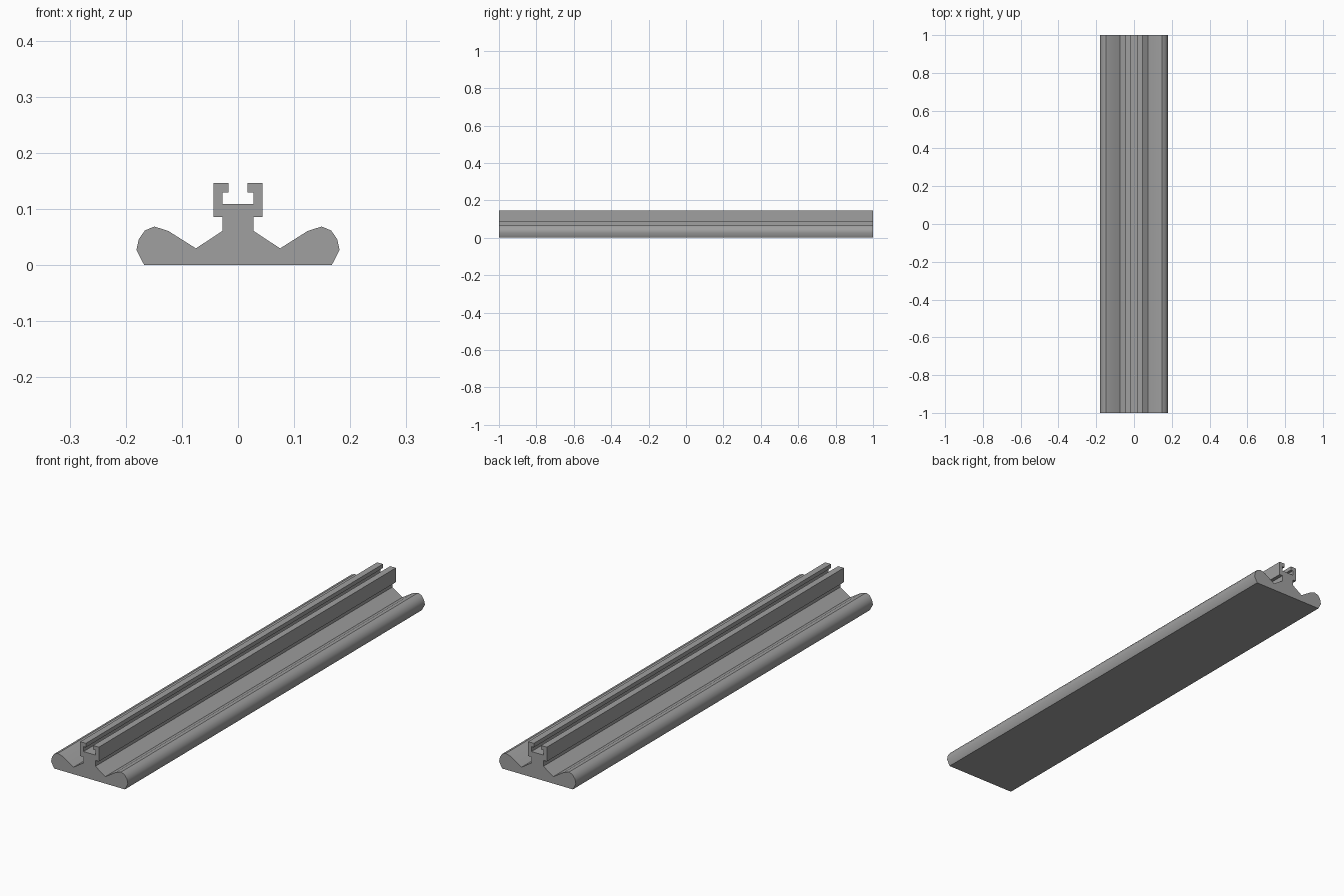
import bpy
import bmesh
import math

cube = bpy.data.objects.get("Cube")
if cube:
    bpy.data.objects.remove(cube, do_unlink=True)

# Grey metal
grey = bpy.data.materials.new("grey_metal")
grey.use_nodes = True
colour = (0.35, 0.35, 0.35, 1)
grey.diffuse_color = colour
grey.node_tree.nodes["Principled BSDF"].inputs["Base Color"].default_value = colour

LENGTH = 2.0

# Right half of the cross-section: base, rounded lobe, valley, stem, slotted head
half = [
    (0.167, 0), (0.181, 0.027), (0.177, 0.046), (0.166, 0.062),
    (0.149, 0.069), (0.124, 0.061), (0.075, 0.03),
    (0.028, 0.061), (0.028, 0.086), (0.044, 0.086), (0.044, 0.147),
    (0.017, 0.147), (0.017, 0.13), (0.028, 0.13), (0.028, 0.109),
]
profile = half + [(-x, z) for x, z in reversed(half)]

# Extrude the mirrored profile along the rail
bm = bmesh.new()
face = bm.faces.new([bm.verts.new((x, -LENGTH / 2, z)) for x, z in profile])
extruded = bmesh.ops.extrude_face_region(bm, geom=[face], use_keep_orig=True)
verts = [g for g in extruded["geom"] if isinstance(g, bmesh.types.BMVert)]
bmesh.ops.translate(bm, verts=verts, vec=(0, LENGTH, 0))
bmesh.ops.recalc_face_normals(bm, faces=bm.faces)
caps = [f for f in bm.faces if len(f.verts) > 4]
bmesh.ops.triangulate(bm, faces=caps)

mesh = bpy.data.meshes.new("slotted_rail")
bm.to_mesh(mesh)
bm.free()
mesh.materials.append(grey)
rail = bpy.data.objects.new("slotted_rail", mesh)
bpy.context.collection.objects.link(rail)

# Smooth lobes, crisp edges elsewhere
bpy.ops.object.select_all(action="DESELECT")
rail.select_set(True)
bpy.context.view_layer.objects.active = rail
bpy.ops.object.shade_smooth_by_angle(angle=math.radians(40))
